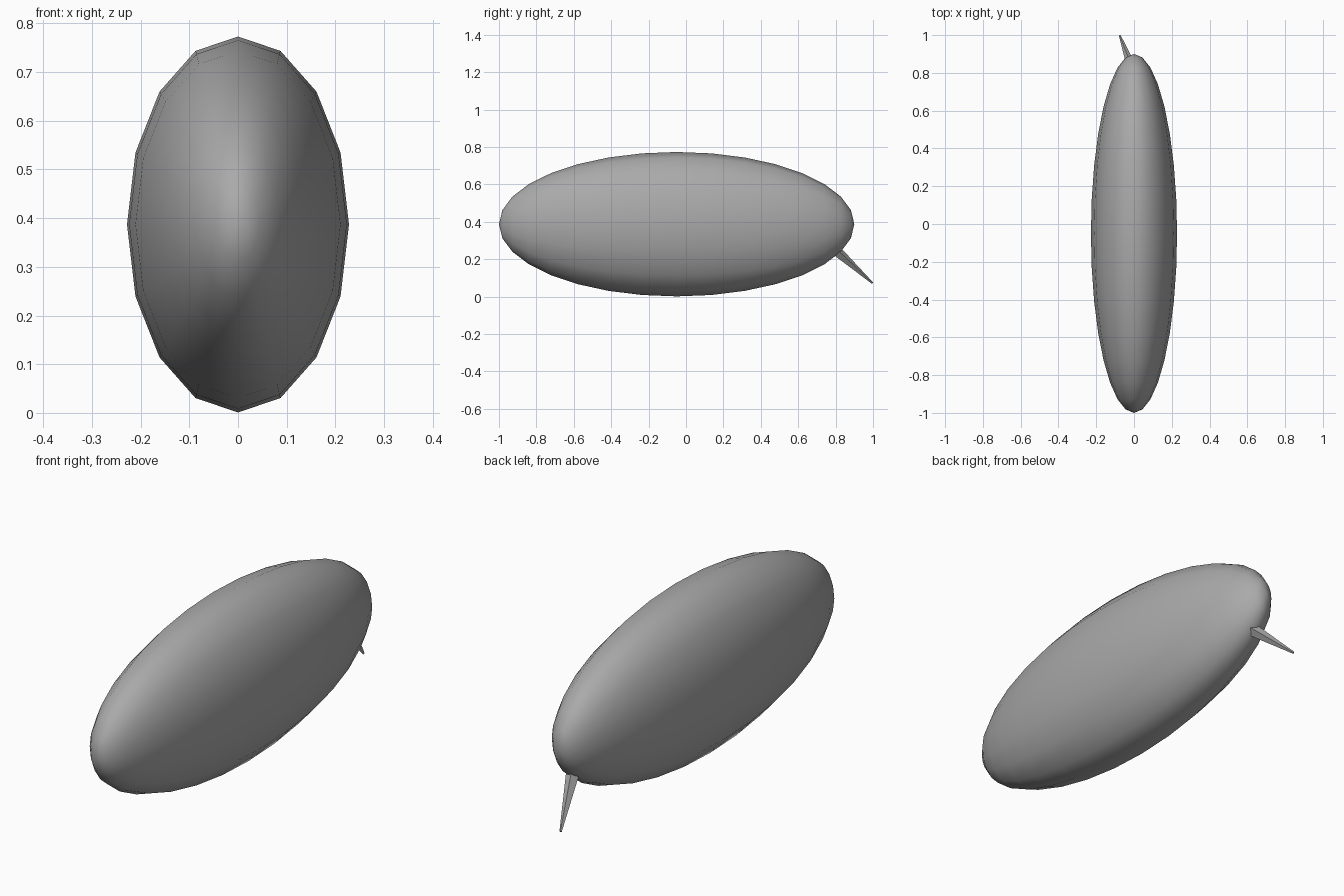
import bpy
import bmesh
from math import radians
from mathutils import Matrix, Vector

cube = bpy.data.objects.get("Cube")
if cube:
    bpy.data.objects.remove(cube)

# One plain grey for everything
grey = bpy.data.materials.new("plain grey")
grey.use_nodes = True
colour = (0.4, 0.4, 0.4, 1)
grey.diffuse_color = colour
grey.node_tree.nodes["Principled BSDF"].inputs["Base Color"].default_value = colour


def add_part(name, bm, smooth):
    mesh = bpy.data.meshes.new(name)
    for face in bm.faces:
        face.smooth = smooth
    bm.to_mesh(mesh)
    bm.free()
    mesh.materials.append(grey)
    part = bpy.data.objects.new(name, mesh)
    bpy.context.collection.objects.link(part)
    return part


# Flattened, elongated body with its poles at front and back
bm = bmesh.new()
bmesh.ops.create_uvsphere(bm, u_segments=16, v_segments=16, radius=1,
                          matrix=Matrix.Rotation(radians(90), 4, "X"))
bmesh.ops.scale(bm, vec=(0.228, 0.95, 0.386), verts=bm.verts)
body = add_part("body", bm, True)
body.location = (0, -0.05, 0.387)

# Thin tapered stem, pointing back, down and slightly to the right
base, tip = Vector((0, 0.80, 0.25)), Vector((-0.075, 0.997, 0.072))
axis = tip - base
bm = bmesh.new()
bmesh.ops.create_cone(bm, cap_ends=True, segments=4, radius1=0.029,
                      radius2=0.005, depth=axis.length)
stem = add_part("stem", bm, False)
stem.location = (base + tip) / 2
stem.rotation_euler = axis.to_track_quat("Z", "Y").to_euler()
